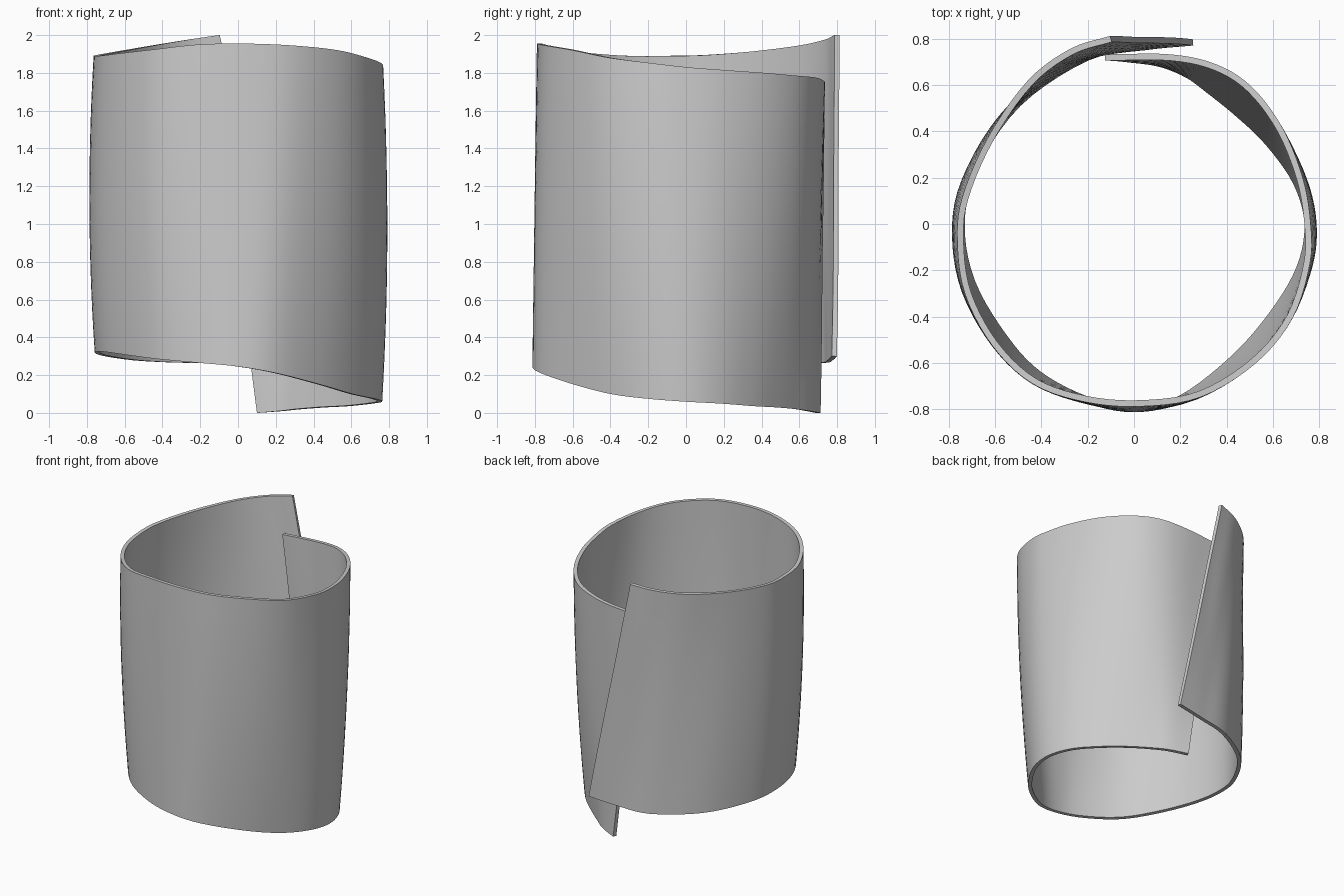
import bpy, bmesh, math
from mathutils import Vector

if "Cube" in bpy.data.objects:
    bpy.data.objects.remove(bpy.data.objects["Cube"])

# Rim curves of the rolled sheet, from the outer end round to the inner end:
# top x, y, z, then bottom x, y, z
RIMS = [
    (-.10, .80, 2.0, .255, .785, .30), (-.27, .745, 1.975, .05, .765, .28),
    (-.45, .61, 1.945, -.20, .72, .265), (-.62, .367, 1.915, -.50, .52, .275),
    (-.73, .11, 1.895, -.69, .24, .30), (-.75, -.08, 1.89, -.745, 0, .32),
    (-.717, -.30, 1.89, -.70, -.25, .325), (-.60, -.52, 1.905, -.56, -.49, .305),
    (-.43, -.68, 1.925, -.41, -.65, .285), (-.21, -.756, 1.95, -.20, -.76, .265),
    (.03, -.775, 1.955, 0, -.80, .245), (.285, -.735, 1.945, .20, -.755, .21),
    (.52, -.59, 1.92, .43, -.58, .15), (.674, -.40, 1.88, .60, -.385, .10),
    (.747, -.17, 1.85, .715, -.19, .075), (.75, 0, 1.83, .75, 0, .06),
    (.717, .194, 1.815, .70, .18, .05), (.63, .41, 1.80, .58, .35, .037),
    (.50, .583, 1.785, .45, .475, .03), (.35, .678, 1.775, .32, .58, .02),
    (.155, .72, 1.755, .23, .645, .01), (-.125, .72, 1.735, .105, .70, 0),
]
STEPS, ROWS, THICK = 5, 14, 0.027


def spline(pts):
    """Smooth curve through the points (Catmull-Rom)."""
    p = [2 * pts[0] - pts[1]] + pts + [2 * pts[-1] - pts[-2]]
    out = []
    for i in range(1, len(p) - 2):
        a, b, c, d = p[i - 1:i + 3]
        for k in range(STEPS):
            t = k / STEPS
            out.append(0.5 * (2 * b + (c - a) * t + (2 * a - 5 * b + 4 * c - d) * t * t
                              + (3 * b - a - 3 * c + d) * t ** 3))
    return out + [pts[-1]]


top = spline([Vector(r[:3]) for r in RIMS])
bottom = spline([Vector(r[3:]) for r in RIMS])

# Sheet surface between the two rims, bulging a little at the sides
bm = bmesh.new()
grid = []
for a, b in zip(top, bottom):
    col = []
    for j in range(ROWS + 1):
        v = j / ROWS
        p = b.lerp(a, v)
        out = Vector((p.x, p.y, 0)).normalized()
        bulge = 0.026 * abs(out.x) * 4 * v * (1 - v)
        col.append(bm.verts.new(p + out * bulge))
    grid.append(col)
for c0, c1 in zip(grid, grid[1:]):
    for j in range(ROWS):
        bm.faces.new((c0[j], c1[j], c1[j + 1], c0[j + 1]))
mesh = bpy.data.meshes.new("rolled_sheet")
bm.to_mesh(mesh)
bm.free()
sheet = bpy.data.objects.new("rolled_sheet", mesh)
bpy.context.collection.objects.link(sheet)
bpy.context.view_layer.objects.active = sheet
sheet.select_set(True)

# Even thickness, smooth faces with crisp rims
solid = sheet.modifiers.new("thickness", 'SOLIDIFY')
solid.thickness, solid.offset = THICK, 0
bpy.ops.object.modifier_apply(modifier="thickness")
bpy.ops.object.shade_smooth_by_angle(angle=math.radians(40))
